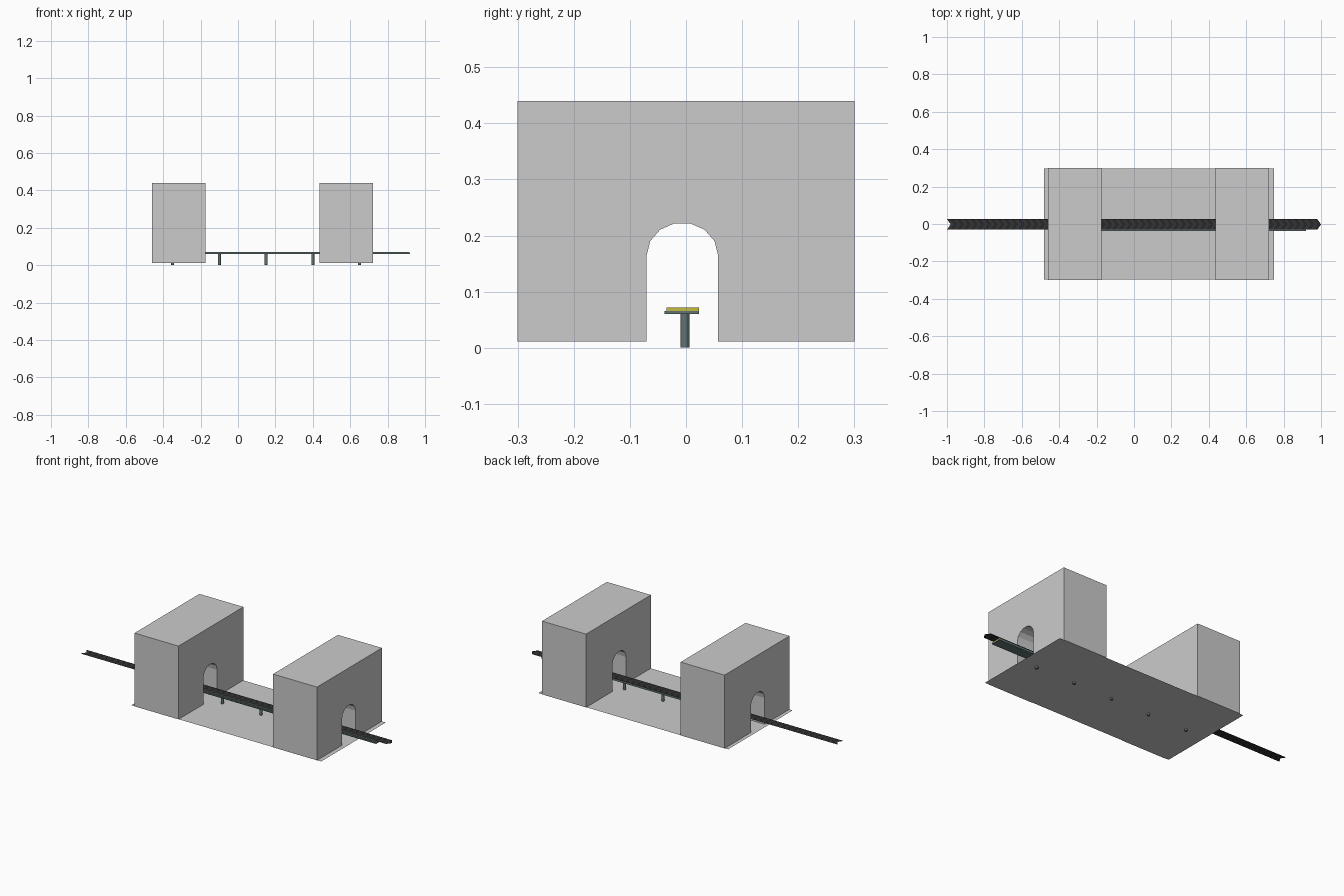
import bpy, math

if "Cube" in bpy.data.objects:
    bpy.data.objects.remove(bpy.data.objects["Cube"])


def material(name, rgb):
    m = bpy.data.materials.new(name)
    m.diffuse_color = (*rgb, 1)
    m.use_nodes = True
    m.node_tree.nodes["Principled BSDF"].inputs["Base Color"].default_value = m.diffuse_color
    return m


def mesh_object(name, verts, faces, mats=()):
    me = bpy.data.meshes.new(name)
    me.from_pydata(verts, [], faces)
    for m in mats:
        me.materials.append(m)
    me.update()
    ob = bpy.data.objects.new(name, me)
    bpy.context.collection.objects.link(ob)
    return ob


def extrude_x(name, profile, x0, x1, mats=()):
    # profile is (y, z), counter-clockwise seen from +x
    n = len(profile)
    verts = [(x, y, z) for x in (x0, x1) for y, z in profile]
    faces = [tuple(reversed(range(n))), tuple(range(n, 2 * n))]
    faces += [(i, (i + 1) % n, (i + 1) % n + n, i + n) for i in range(n)]
    return mesh_object(name, verts, faces, mats)


steel = material("dark_steel", (0.12, 0.17, 0.17))
yellow = material("yellow", (0.55, 0.5, 0.05))
charcoal = material("charcoal", (0.035, 0.035, 0.035))
black = material("black", (0.02, 0.02, 0.02))

# Tunnel blocks with a faceted arch
Z0 = 0.011
arch = [(-0.0065 - 0.0635 * math.cos(math.pi * k / 7),
         0.165 + 0.058 * math.sin(math.pi * k / 7)) for k in range(8)]
profile = ([(-0.30, Z0), (-0.07, Z0)] + arch +
           [(0.057, Z0), (0.30, Z0), (0.30, 0.44), (-0.30, 0.44)])
extrude_x("tunnel_block_left", profile, -0.46, -0.175)
extrude_x("tunnel_block_right", profile, 0.437, 0.722)

# Thin floor sheet
mesh_object("floor_sheet", [(-0.482, -0.298, Z0), (0.748, -0.298, Z0),
                            (0.748, 0.298, Z0), (-0.482, 0.298, Z0)], [(0, 1, 2, 3)])

# Conveyor frame: lower tray and upper bed with yellow ends
def slab(y0, y1, z0, z1):
    return [(y0, z0), (y1, z0), (y1, z1), (y0, z1)]

extrude_x("conveyor_tray", slab(-0.038, 0.023, 0.060, 0.0655), -0.35, 0.92, [steel])
bed = extrude_x("conveyor_bed", slab(-0.035, 0.023, 0.0655, 0.072), -0.35, 0.918,
                [steel, yellow])
for p in list(bed.data.polygons)[:2]:
    p.material_index = 1

# Support posts
for i in range(5):
    bpy.ops.mesh.primitive_cylinder_add(vertices=12, radius=0.008, depth=0.062,
                                        location=(-0.35 + 0.25 * i, -0.002, 0.031))
    post = bpy.context.object
    post.name = f"support_post_{i + 1}"
    post.data.materials.append(steel)

# Belt: flat ribbon of chevrons pointing to +x
N, TIP = 110, 0.02
verts, faces = [], []
for i in range(N + 1):
    x = -1 + (2 - TIP) * i / N
    verts += [(x, -0.03, 0.073), (x + TIP, -0.002, 0.073), (x, 0.026, 0.073)]
for i in range(N):
    a = 3 * i
    faces += [(a, a + 3, a + 4, a + 1), (a + 1, a + 4, a + 5, a + 2)]
belt = mesh_object("chevron_belt", verts, faces, [charcoal, black])
for p in belt.data.polygons:
    p.material_index = (p.index // 2) % 2
